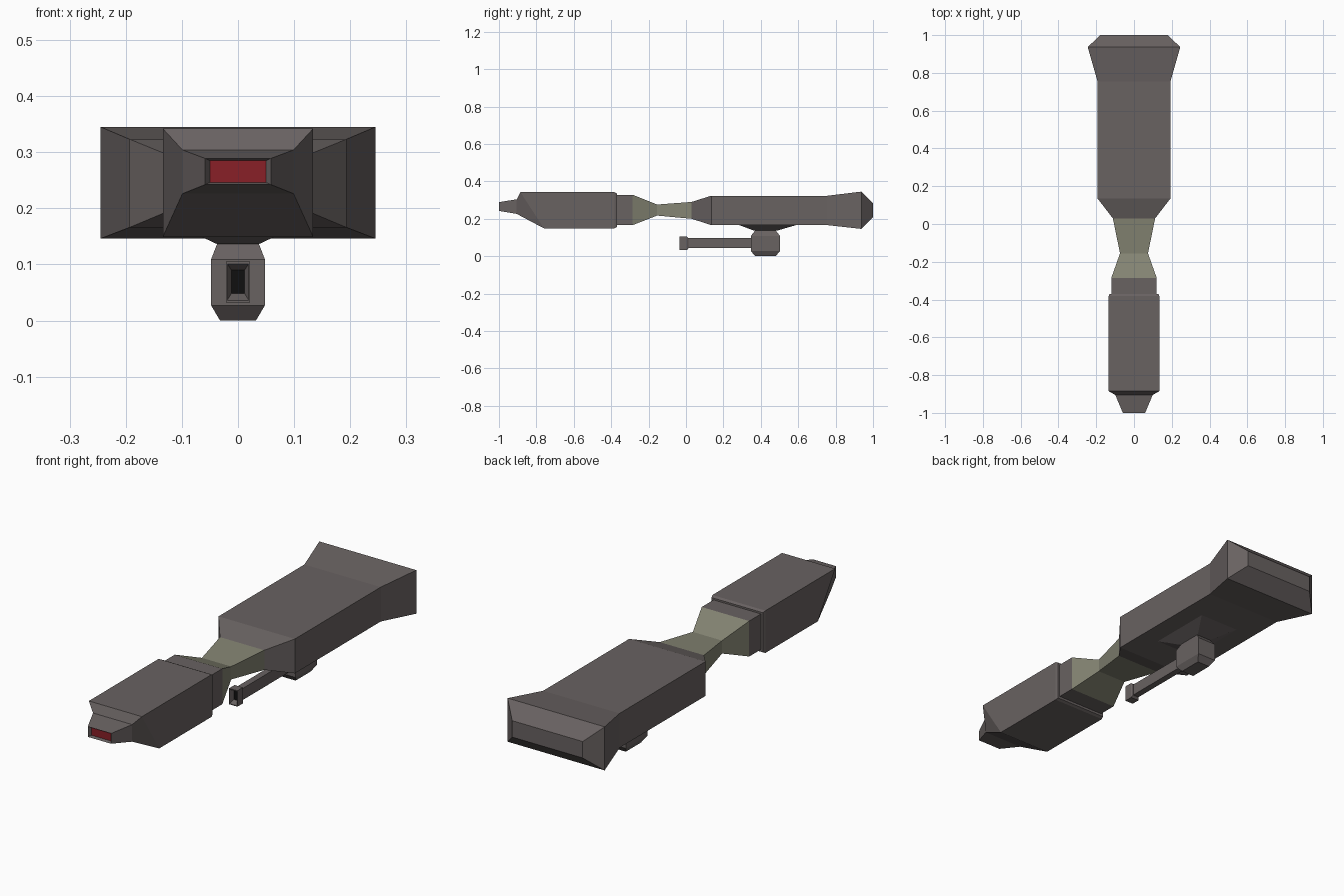
import bpy, bmesh

if "Cube" in bpy.data.objects:
    bpy.data.objects.remove(bpy.data.objects["Cube"])


def material(name, rgb):
    m = bpy.data.materials.new(name)
    m.diffuse_color = (*rgb, 1)
    m.use_nodes = True
    m.node_tree.nodes["Principled BSDF"].inputs["Base Color"].default_value = m.diffuse_color
    return m


HULL = material("hull_grey", (0.14, 0.122, 0.12))
OLIVE = material("olive", (0.23, 0.23, 0.17))
RED = material("red_glow", (0.25, 0.014, 0.02))
BLACK = material("bore_black", (0.005, 0.005, 0.005))


def loft(name, rings, mats=(HULL,), end_mat=0):
    """Skin a list of 4-point rings and cap both ends; end_mat colours the first cap."""
    bm = bmesh.new()
    loops = [[bm.verts.new(p) for p in r] for r in rings]
    for a, b in zip(loops, loops[1:]):
        for i in range(4):
            j = (i + 1) % 4
            bm.faces.new((a[i], a[j], b[j], b[i]))
    cap = bm.faces.new(loops[0])
    cap.material_index = end_mat
    bm.faces.new(loops[-1])
    bmesh.ops.recalc_face_normals(bm, faces=bm.faces)
    me = bpy.data.meshes.new(name)
    bm.to_mesh(me)
    bm.free()
    ob = bpy.data.objects.new(name, me)
    bpy.context.collection.objects.link(ob)
    for m in mats:
        me.materials.append(m)
    return ob


def ring_y(y, w, z0, z1, y_top=None):
    """Rectangle across the length axis, optionally leaning."""
    t = y if y_top is None else y_top
    return [(-w, y, z0), (w, y, z0), (w, t, z1), (-w, t, z1)]


def ring_z(z, w, y0, y1):
    return [(-w, y0, z), (w, y0, z), (w, y1, z), (-w, y1, z)]


# Rear hull with flared stern
loft("rear_hull", [
    ring_y(0.03, 0.112, 0.20, 0.29),
    ring_y(0.135, 0.193, 0.166, 0.323),
    ring_y(0.755, 0.193, 0.166, 0.323),
    ring_y(0.937, 0.245, 0.146, 0.345),
    ring_y(1.0, 0.178, 0.209, 0.284)])

# Pinched olive neck
loft("neck", [
    ring_y(-0.285, 0.12, 0.166, 0.328),
    ring_y(-0.155, 0.074, 0.217, 0.276),
    ring_y(0.03, 0.112, 0.20, 0.29)], (OLIVE,))

# Collar behind the head
loft("collar", [
    ring_y(-0.40, 0.12, 0.166, 0.328),
    ring_y(-0.285, 0.12, 0.166, 0.328)])

# Head with raked face, nose and recessed red port
loft("head", [
    ring_y(-0.985, 0.050, 0.246, 0.285),
    ring_y(-1.0, 0.059, 0.242, 0.289),
    ring_y(-0.905, 0.099, 0.226, 0.304),
    ring_y(-0.76, 0.134, 0.149, 0.342, -0.885),
    ring_y(-0.382, 0.134, 0.149, 0.342),
    ring_y(-0.370, 0.130, 0.155, 0.336)], (HULL, RED), 1)

# Turret mount and faceted turret below the hull
loft("turret_mount", [
    ring_z(0.136, 0.037, 0.365, 0.485),
    ring_z(0.168, 0.105, 0.28, 0.595)])
loft("turret", [
    ring_z(0.0, 0.032, 0.37, 0.48),
    ring_z(0.027, 0.048, 0.347, 0.502),
    ring_z(0.109, 0.048, 0.347, 0.502),
    ring_z(0.137, 0.037, 0.37, 0.48)])

# Gun barrel and hollow muzzle
loft("gun_barrel", [
    ring_y(0.0, 0.015, 0.043, 0.096),
    ring_y(0.36, 0.015, 0.043, 0.096)])
loft("muzzle", [
    ring_y(-0.012, 0.012, 0.048, 0.090),
    ring_y(-0.034, 0.019, 0.036, 0.101),
    ring_y(-0.034, 0.021, 0.032, 0.105),
    ring_y(0.005, 0.021, 0.032, 0.105),
    ring_y(0.013, 0.016, 0.042, 0.097)], (HULL, BLACK), 1)
